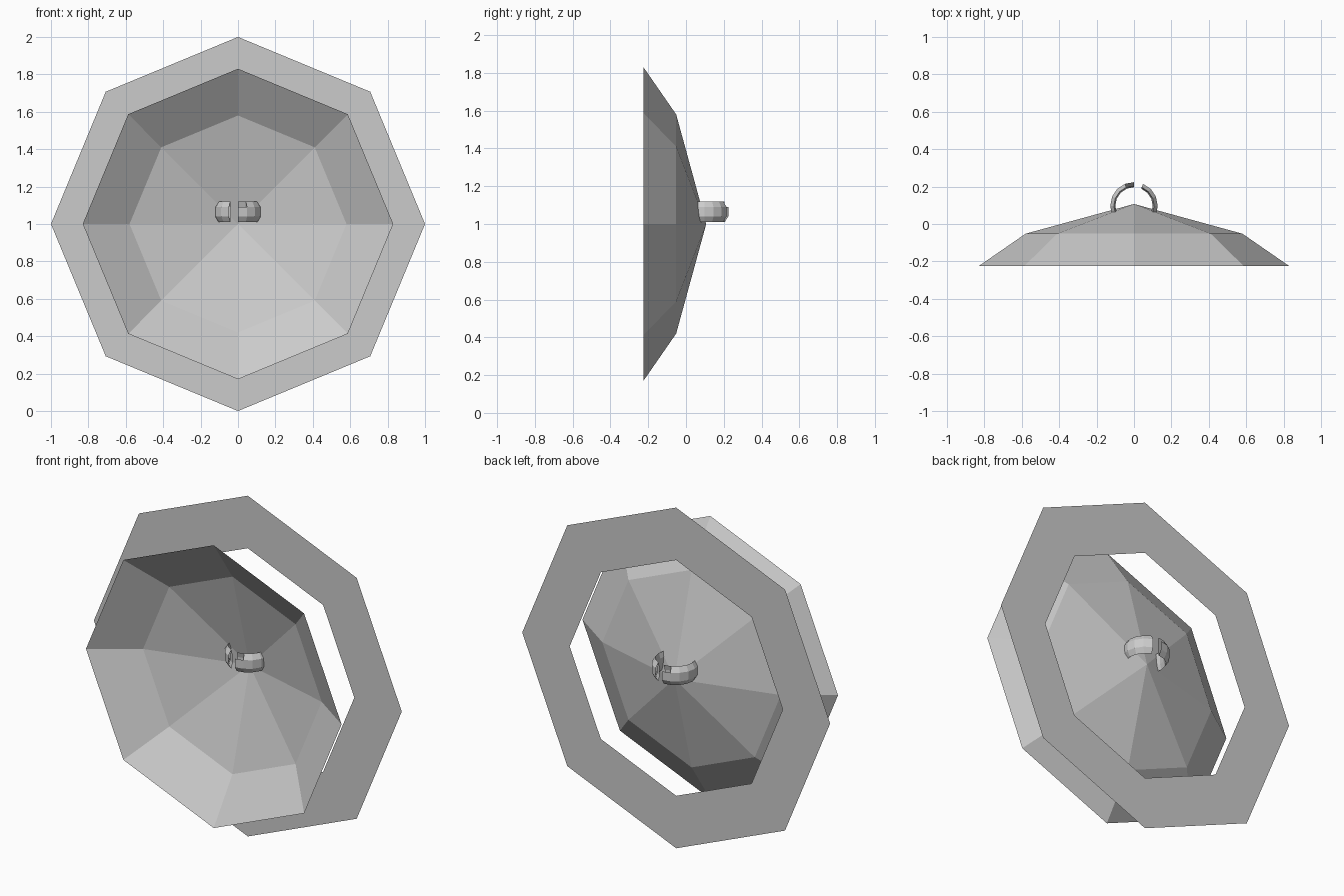
import bpy
import bmesh
from math import cos, sin, radians

cube = bpy.data.objects.get("Cube")
if cube:
    bpy.data.objects.remove(cube, do_unlink=True)

grey = bpy.data.materials.new("plain grey")
grey.use_nodes = True
COLOR = (0.6, 0.6, 0.6, 1)
grey.diffuse_color = COLOR
grey.node_tree.nodes["Principled BSDF"].inputs["Base Color"].default_value = COLOR


def finish(bm, name):
    """Turn a bmesh into a flat shaded grey object."""
    bmesh.ops.remove_doubles(bm, verts=bm.verts, dist=0.0001)
    bmesh.ops.recalc_face_normals(bm, faces=bm.faces)
    mesh = bpy.data.meshes.new(name)
    bm.to_mesh(mesh)
    bm.free()
    mesh.materials.append(grey)
    obj = bpy.data.objects.new(name, mesh)
    bpy.context.collection.objects.link(obj)
    return obj


def octagon_shell(name, profile):
    """Sweep (radius, y) points round the front-to-back axis in eight steps."""
    bm = bmesh.new()
    rings = [[bm.verts.new((r * cos(radians(45 * i)), y, 1 + r * sin(radians(45 * i))))
              for i in range(8)] for r, y in profile]
    for a, b in zip(rings, rings[1:]):
        for i in range(8):
            j = (i + 1) % 8
            bm.faces.new((a[i], a[j], b[j], b[i]))
    return finish(bm, name)


def half_band(name, start):
    """Sweep a chamfered cross-section round the vertical axis, leaving a gap."""
    section = [(0.127, -0.025), (0.127, 0.025), (0.108, 0.055),
               (0.1, 0.025), (0.1, -0.025), (0.108, -0.055)]
    steps, n = 7, len(section)
    bm = bmesh.new()
    rings = []
    for k in range(steps + 1):
        a = radians(start + 22.5 * k)
        rings.append([bm.verts.new((r * cos(a), 0.097 + r * sin(a), 1.065 + h))
                      for r, h in section])
    for k in range(steps):
        a, b = rings[k], rings[k + 1]
        for i in range(n):
            # the first step is broken open on its upper outer side
            if k == 0 and i == 1:
                continue
            j = (i + 1) % n
            bm.faces.new((a[i], b[i], b[j], a[j]))
    return finish(bm, name)


# Flat octagonal rim plate
octagon_shell("flat_ring", [(1.0, 0.091), (0.692, 0.091)])

# Open faceted dish, closing to a point at the back
dish = octagon_shell("dish", [(0.83, -0.225), (0.58, -0.052), (0.0, 0.107)])

# Small split band through the point of the dish
half_band("left_band", -90)
half_band("right_band", 90)
